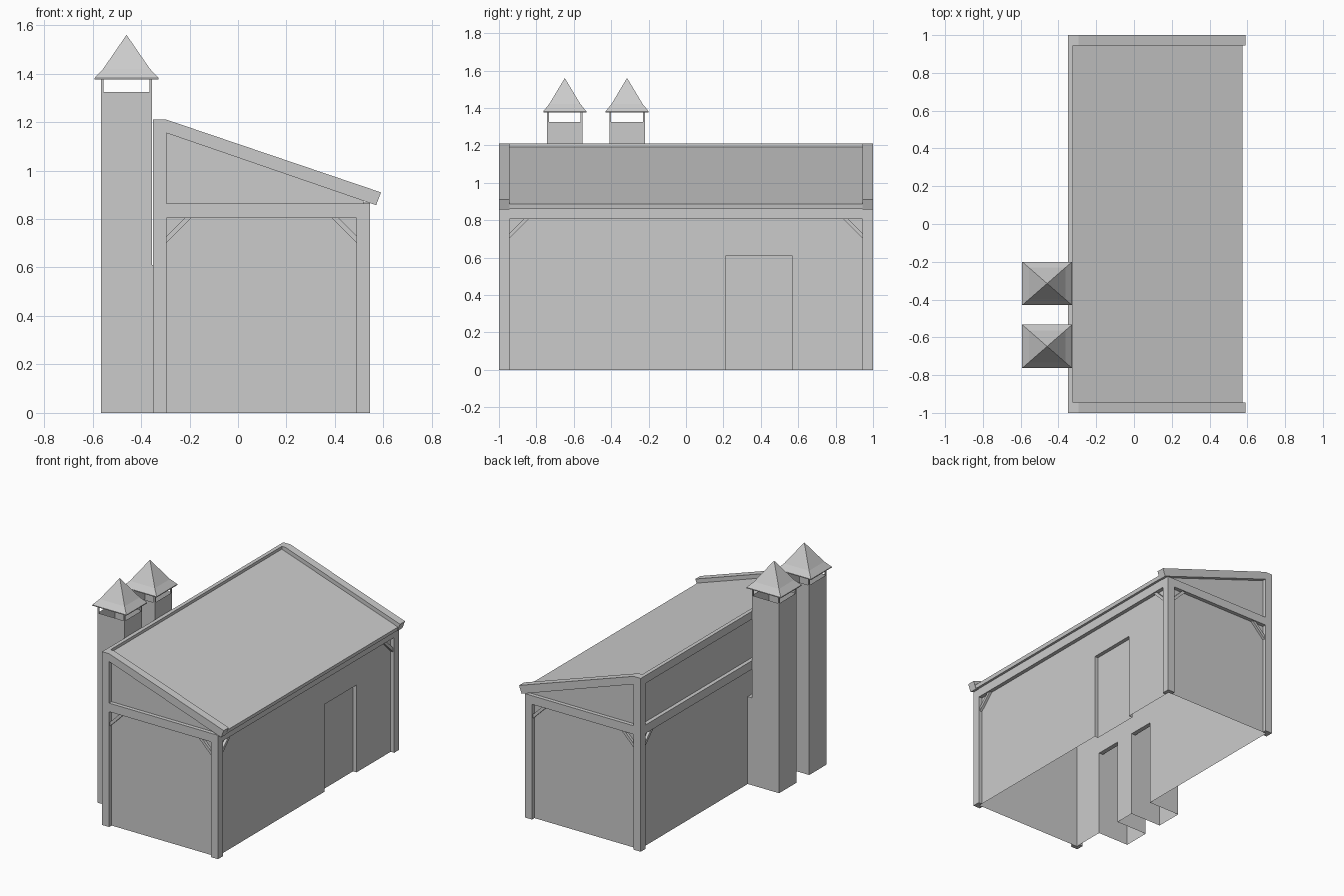
import bpy, bmesh

if "Cube" in bpy.data.objects:
    bpy.data.objects.remove(bpy.data.objects["Cube"])

X0, X1, Y = -0.35, 0.545, 1.0      # outer frame
W, T = 0.055, 0.027                # timber width, wall inset
B0, B1 = 0.805, 0.865              # middle beam heights
OPEN = 0.61                        # door and fireplace height


def place(axis, u, v, d):
    return {'x': (d, u, v), 'y': (u, d, v), 'z': (u, v, d)}[axis]


def finish(name, bm):
    bmesh.ops.remove_doubles(bm, verts=bm.verts, dist=1e-5)
    bmesh.ops.recalc_face_normals(bm, faces=bm.faces)
    me = bpy.data.meshes.new(name)
    bm.to_mesh(me)
    bm.free()
    ob = bpy.data.objects.new(name, me)
    bpy.context.collection.objects.link(ob)
    return ob


def prism(name, pts, axis, d0, d1):
    """Extrude a flat outline along an axis."""
    bm = bmesh.new()
    a = [bm.verts.new(place(axis, u, v, d0)) for u, v in pts]
    b = [bm.verts.new(place(axis, u, v, d1)) for u, v in pts]
    bm.faces.new(a)
    bm.faces.new(b)
    for i in range(len(pts)):
        j = (i + 1) % len(pts)
        bm.faces.new((a[i], a[j], b[j], b[i]))
    return finish(name, bm)


def box(name, x, y, z):
    return prism(name, [(x[0], y[0]), (x[1], y[0]), (x[1], y[1]), (x[0], y[1])], 'z', *z)


def sheet(name, outline, axis, d):
    """Thin wall panel."""
    bm = bmesh.new()
    bm.faces.new([bm.verts.new(place(axis, u, v, d)) for u, v in outline])
    return finish(name, bm)


def strip(name, path, axis, d0, d1):
    """Thin folded panel swept along an axis."""
    bm = bmesh.new()
    a = [bm.verts.new(place(axis, u, v, d0)) for u, v in path]
    b = [bm.verts.new(place(axis, u, v, d1)) for u, v in path]
    for i in range(len(path) - 1):
        bm.faces.new((a[i], a[i + 1], b[i + 1], b[i]))
    return finish(name, bm)


def notched(y_holes, top):
    """Wall outline with openings that start at the ground."""
    pts = [(-Y + T, 0)]
    for a, b in y_holes:
        pts += [(a, 0), (a, OPEN), (b, OPEN), (b, 0)]
    return pts + [(Y - T, 0), (Y - T, top), (-Y + T, top)]


# Chimney y ranges and door y range
FLUES = [(-0.743, -0.553), (-0.41, -0.22)]
DOOR = (0.215, 0.568)

# Walls
for s, side in ((-1, "front"), (1, "rear")):
    sheet(side + "_wall", [(X0 + T, 0), (X1 - T, 0), (X1 - T, 0.89), (X0 + T, 1.18)],
          'y', s * (Y - T))
sheet("door_side_wall", notched([DOOR], 0.89), 'x', X1 - T)
sheet("chimney_side_wall", notched(FLUES, 1.19), 'x', X0 + T)

# Recessed door with its jambs
a, b = DOOR
sheet("door", [(a, 0), (b, 0), (b, OPEN), (a, OPEN)], 'x', X1 - 2 * T)
strip("door_jamb", [(a, 0), (a, OPEN), (b, OPEN), (b, 0)], 'x', X1 - 2 * T, X1 - T)

# L-shaped corner posts
for s in (-1, 1):
    for x, d, top in ((X0, 1, 1.155), (X1, -1, B1)):
        y = s * Y
        prism("corner_post", [(x, y), (x + d * W, y), (x + d * W, y - s * T),
                              (x + d * T, y - s * T), (x + d * T, y - s * W),
                              (x, y - s * W)], 'z', 0, top)

# Sloping rafters at both gables
RAFTER = [(X0, 1.21), (X0 + W, 1.21), (0.59, 0.91), (0.57, 0.857), (X0 + W, 1.155), (X0, 1.155)]
for s in (-1, 1):
    prism("gable_rafter", RAFTER, 'y', s * Y, s * (Y - W))

# Roof panel with eave fold
strip("roof", [(X0 + T, 1.19), (0.574, 0.886), (0.57, 0.86), (X1 - T, 0.876)],
      'y', -Y + W, Y - W)

# Beams, and diagonal braces in every upper corner
yr, xr = (-Y + W, Y - W), (X0 + W, X1 - W)
box("ridge_beam", (X0, X0 + T), yr, (1.155, 1.21))
box("chimney_side_beam", (X0, X0 + T), yr, (B0, B1))
box("door_side_beam", (X1 - T, X1), yr, (B0, B1 + 0.003))
for s in (-1, 1):
    box("gable_beam", xr, sorted((s * Y, s * (Y - T))), (B0, B1))


def braces(axis, u0, u1, d0, d1):
    for u, k in ((u0, 1), (u1, -1)):
        prism("corner_brace", [(u, 0.702), (u + k * 0.103, B0), (u + k * 0.075, B0), (u, 0.73)],
              axis, d0, d1)


D = 0.018
for s in (-1, 1):
    braces('y', *xr, s * (Y - T), s * (Y - T + D))
braces('x', *yr, X0 + T, X0 + T - D)
braces('x', *yr, X1 - T, X1 - T + D)

# Hollow chimneys opening into the building, with caps on thin stilts
CX0, CX1, CT = -0.565, -0.355, 1.325
for a, b in FLUES:
    cy, cx = (a + b) / 2, (CX0 + CX1) / 2
    strip("chimney_outer", [(CX1, a), (CX0, a), (CX0, b), (CX1, b)], 'z', 0, CT)
    sheet("chimney_inner_face", [(a, OPEN), (b, OPEN), (b, CT), (a, CT)], 'x', CX1)
    strip("fireplace_throat", [(a, 0), (a, OPEN), (b, OPEN), (b, 0)], 'x', CX1, X0 + T)
    for x in (CX0, CX1 - 0.01):
        for y in (a, b - 0.01):
            box("cap_stilt", (x, x + 0.01), (y, y + 0.01), (CT, 1.38))
    # Slightly flared pyramid cap
    bm = bmesh.new()
    rings = []
    for k, z in ((1, 1.376), (1, 1.382), (0.73, 1.42)):
        hx, hy = 0.132 * k, 0.115 * k
        rings.append([bm.verts.new((cx + i * hx, cy + j * hy, z))
                      for i, j in ((-1, -1), (1, -1), (1, 1), (-1, 1))])
    tip = bm.verts.new((cx, cy, 1.56))
    bm.faces.new(rings[0])
    for i in range(4):
        j = (i + 1) % 4
        for lo, hi in zip(rings, rings[1:]):
            bm.faces.new((lo[i], lo[j], hi[j], hi[i]))
        bm.faces.new((rings[-1][i], rings[-1][j], tip))
    finish("chimney_cap", bm)
